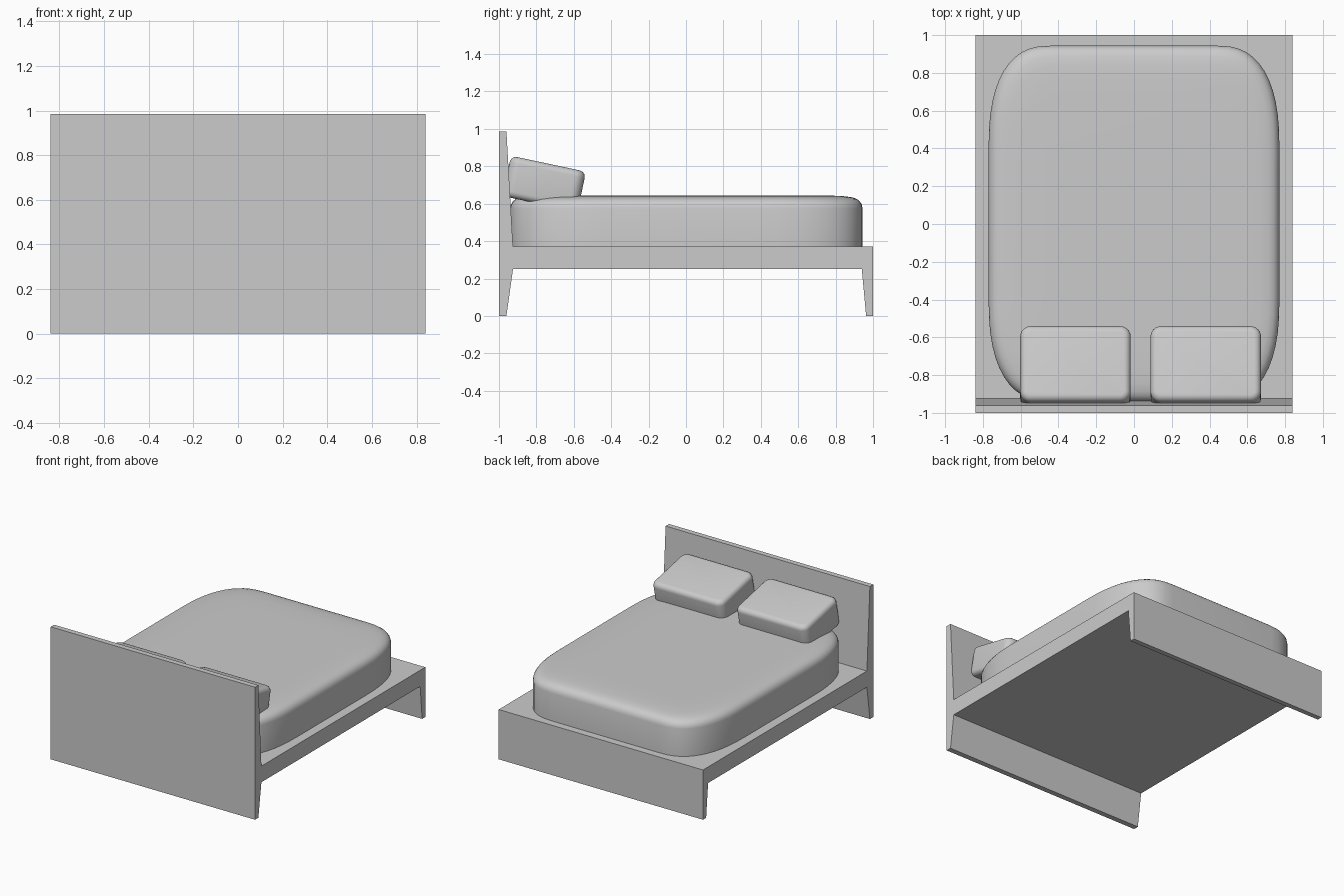
import bpy, bmesh, math

if "Cube" in bpy.data.objects:
    bpy.data.objects.remove(bpy.data.objects["Cube"])


def new_object(name, bm):
    bmesh.ops.recalc_face_normals(bm, faces=bm.faces[:])
    mesh = bpy.data.meshes.new(name)
    bm.to_mesh(mesh)
    bm.free()
    ob = bpy.data.objects.new(name, mesh)
    bpy.context.collection.objects.link(ob)
    return ob


def smooth(ob, angle=40):
    bpy.ops.object.select_all(action='DESELECT')
    ob.select_set(True)
    bpy.context.view_layer.objects.active = ob
    bpy.ops.object.shade_smooth_by_angle(angle=math.radians(angle))


# Frame: side profile (y, z) with headboard and tapered end panels, extruded across x
profile = [(-1, 0), (-0.96, 0), (-0.925, 0.25), (0.94, 0.25), (0.963, 0), (1, 0),
           (1, 0.37), (-0.925, 0.37), (-0.96, 0.985), (-1, 0.985)]
bm = bmesh.new()
face = bm.faces.new([bm.verts.new((-0.84, y, z)) for y, z in profile])
ext = bmesh.ops.extrude_face_region(bm, geom=[face])
bmesh.ops.translate(bm, vec=(1.68, 0, 0),
                    verts=[g for g in ext['geom'] if isinstance(g, bmesh.types.BMVert)])
new_object("bed_frame", bm)


# Mattress: stacked rings of a soft-cornered outline, rounded over at the top
def mattress_outline(hx, hy, cx, cy, power=2.5, steps=12):
    pts = []
    for q in range(4):
        sx, sy = ((1, 1), (-1, 1), (-1, -1), (1, -1))[q]
        for i in range(steps + 1):
            t = i / steps if q % 2 == 0 else 1 - i / steps
            a = t * math.pi / 2
            x = hx - cx + cx * max(math.cos(a), 0) ** (2 / power)
            y = hy - cy + cy * max(math.sin(a), 0) ** (2 / power)
            pts.append((sx * x, sy * y))
    return pts


HX, HY = 0.77, 0.942
layers = [(0, 0.37), (0, 0.575), (0.004, 0.595), (0.014, 0.612), (0.03, 0.625),
          (0.055, 0.634), (0.1, 0.64), (0.18, 0.644), (0.3, 0.645)]
bm = bmesh.new()
rings = []
for inset, z in layers:
    kx, ky = 1 - inset / HX, 1 - inset / HY
    rings.append([bm.verts.new((x * kx, y * ky + 0.002, z))
                  for x, y in mattress_outline(HX, HY, 0.33, 0.55)])
for low, high in zip(rings, rings[1:]):
    for i in range(len(low)):
        j = (i + 1) % len(low)
        bm.faces.new((low[i], low[j], high[j], high[i]))
bm.faces.new(rings[0])
bm.faces.new(rings[-1])
smooth(new_object("mattress", bm))

# Pillows: rounded boxes leaning on the headboard
for name, x in (("left_pillow", -0.31), ("right_pillow", 0.38)):
    bm = bmesh.new()
    bmesh.ops.create_cube(bm, size=1)
    bmesh.ops.scale(bm, vec=(0.585, 0.41, 0.22), verts=bm.verts[:])
    upright = [e for e in bm.edges
               if abs(e.verts[0].co.z - e.verts[1].co.z) > 0.1]
    bmesh.ops.bevel(bm, geom=upright, offset=0.055, segments=6,
                    profile=0.5, affect='EDGES')
    rims = [e for e in bm.edges
            if abs(e.verts[0].co.z - e.verts[1].co.z) < 0.01]
    bmesh.ops.bevel(bm, geom=rims, offset=0.035, segments=5,
                    profile=0.5, affect='EDGES')
    pillow = new_object(name, bm)
    pillow.location = (x, -0.758, 0.706)
    pillow.rotation_euler = (math.radians(-12), 0, 0)
    smooth(pillow)
